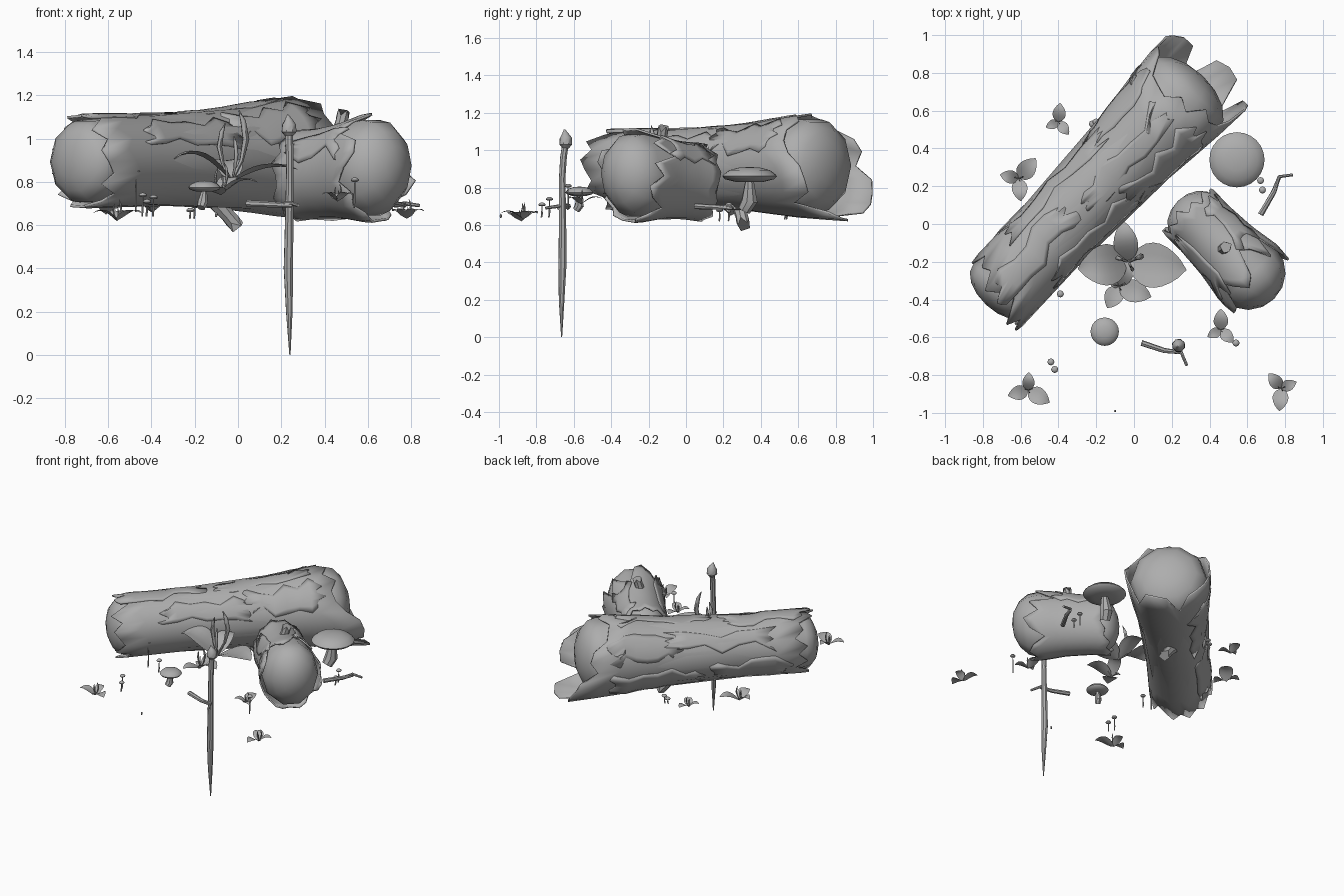
import bpy, bmesh, math, random
from mathutils import Vector

random.seed(4)
cube = bpy.data.objects.get("Cube")
if cube:
    bpy.data.objects.remove(cube, do_unlink=True)

grey = bpy.data.materials.new("plain grey")
grey.use_nodes = True
grey.diffuse_color = (0.42, 0.42, 0.42, 1)
grey.node_tree.nodes["Principled BSDF"].inputs["Base Color"].default_value = grey.diffuse_color
UP = Vector((0, 0, 1))


def finish(name, bm, thick=0, angle=40):
    """Turn a bmesh into a smooth shaded object."""
    mesh = bpy.data.meshes.new(name)
    bm.to_mesh(mesh)
    bm.free()
    mesh.materials.append(grey)
    ob = bpy.data.objects.new(name, mesh)
    bpy.context.collection.objects.link(ob)
    bpy.ops.object.select_all(action='DESELECT')
    ob.select_set(True)
    bpy.context.view_layer.objects.active = ob
    bpy.ops.object.shade_smooth_by_angle(angle=math.radians(angle))
    if thick:
        mod = ob.modifiers.new("Thickness", 'SOLIDIFY')
        mod.thickness, mod.offset = thick, 0


def tidy(bm):
    """Weld the poles and point all faces outwards."""
    bmesh.ops.remove_doubles(bm, verts=bm.verts, dist=0.0005)
    bmesh.ops.recalc_face_normals(bm, faces=bm.faces)


def skin(bm, rows, closed=False):
    """Bridge rows of points with quads."""
    vs = [[bm.verts.new(p) for p in row] for row in rows]
    for a, b in zip(vs, vs[1:]):
        n = len(a)
        for i in range(n if closed else n - 1):
            j = (i + 1) % n
            bm.faces.new((a[i], a[j], b[j], b[i]))
    return vs


def tube(bm, path, radii, sides=7):
    """Add a capped tube along a list of points."""
    pts = [Vector(p) for p in path]
    rows = []
    for i, p in enumerate(pts):
        t = (pts[min(i + 1, len(pts) - 1)] - pts[max(i - 1, 0)]).normalized()
        u = t.cross(Vector((0.3, 0.9, 0.1))).normalized()
        w = t.cross(u)
        turns = [2 * math.pi * k / sides for k in range(sides)]
        rows.append([p + (u * math.cos(a) + w * math.sin(a)) * radii[i] for a in turns])
    vs = skin(bm, rows, True)
    bm.faces.new(vs[0])
    bm.faces.new(vs[-1])
    tidy(bm)


class Log:
    """Log axis, with a radius profile of (distance, radius) pairs."""
    def __init__(self, origin, axis, profile, tall=1.0):
        self.o, self.d = Vector(origin), Vector(axis).normalized()
        self.n = self.d.cross(UP).normalized()
        self.profile, self.tall = profile, tall

    def radius(self, s):
        p = self.profile
        for (s0, r0), (s1, r1) in zip(p, p[1:]):
            if s <= s1:
                return r0 + (r1 - r0) * max(0, (s - s0) / (s1 - s0))
        return p[-1][1]

    def point(self, s, deg, r):
        a = math.radians(deg)
        return self.o + self.d * s + self.n * (r * math.cos(a)) + UP * (r * self.tall * math.sin(a))

    def core(self, name, start, end, dome_start, dome_end):
        """Solid wood with a domed cap at each end."""
        bm = bmesh.new()
        arc = [math.radians(90 * k / 4) for k in range(5)]
        stations = [(start + dome_start * (1 - math.cos(f)), math.sin(f)) for f in arc]
        stations += [(end - dome_end * (1 - math.cos(f)), math.sin(f)) for f in reversed(arc)]
        skin(bm, [[self.point(s, a, max(0.0001, f * (self.radius(s) - 0.014)))
                   for a in range(0, 360, 36)] for s, f in stations], True)
        tidy(bm)
        finish(name, bm, angle=60)

    def bark(self, name, starts, ends, rows=9):
        """Jagged tube whose two rims follow lists around the axis."""
        bm = bmesh.new()
        n = len(starts)
        grid = []
        for k in range(rows + 1):
            row = []
            for i in range(n):
                s = starts[i] + (ends[i] - starts[i]) * k / rows
                row.append(self.point(s, 360 * i / n, self.radius(s)))
            grid.append(row)
        skin(bm, grid, True)
        tidy(bm)
        finish(name, bm, 0.012)

    def plate(self, name, s0, s1, a0, a1, rows=6):
        """Raised piece of bark with an irregular torn outline."""
        bm = bmesh.new()
        grid = []
        for k in range(rows + 1):
            lo, hi = a0 + random.uniform(-11, 11), a1 + random.uniform(-11, 11)
            row = []
            for i in range(7):
                a = lo + (hi - lo) * i / 6
                s = s0 + (s1 - s0) * k / rows
                if k in (0, rows):
                    s += random.uniform(-0.05, 0.05)
                row.append(self.point(s, a, self.radius(s) + 0.005))
            grid.append(row)
        skin(bm, grid)
        tidy(bm)
        finish(name, bm, 0.013)


# Long log: bark rims are listed every 15 degrees, starting on the front side
long_log = Log((-0.2, 0.19, 0.905), (0.686, 0.728, 0.015),
               [(-0.85, 0.212), (-0.2, 0.207), (0.15, 0.222), (0.6, 0.272), (0.95, 0.295)])
long_log.core("long_log_core", -0.85, 0.82, 0.11, 0.16)
long_log.bark("long_log_bark",
              [-.8, -.84, -.78, -.85, -.76, -.68, -.76, -.8, -.7, -.72, -.66, -.74,
               -.68, -.74, -.66, -.76, -.7, -.78, -.72, -.8, -.74, -.7, -.82, -.76],
              [.84, .74, .68, .66, .7, .62, .66, .6, .62, .64, .74, .77,
               .72, .84, .87, .9, .9, .72, .93, .95, .93, .72, .87, .87])
for s0, s1, a0, a1 in ((-.76, -.2, 75, 112), (-.5, .1, 20, 52), (-.1, .5, 75, 105),
                       (.1, .6, 25, 60), (-.5, .2, 130, 160), (.15, .6, 125, 165),
                       (-.6, -.1, 190, 225), (0, .6, 195, 235)):
    long_log.plate("long_log_bark_plate", s0, s1, a0, a1)

# Short log, waisted and tilted up towards its front
short_log = Log((0.48, -0.13, 0.85), (0.70, -0.714, 0.075),
                [(-0.34, 0.172), (-0.15, 0.168), (0.02, 0.18), (0.18, 0.207), (0.36, 0.207)], 1.2)
short_log.core("short_log_core", -0.355, 0.375, 0.12, 0.18)
short_log.bark("short_log_bark",
               [-.26, -.3, -.25, -.29, -.27, -.32, -.27, -.3, -.25, -.3, -.26, -.28,
                -.26, -.24, -.27, -.26, -.3, -.27, -.3, -.27, -.29, -.27, -.3, -.26],
               [.22, .28, .27, .12, .18, .24, .2, .06, .1, .2, .06, .24,
                .18, .28, .24, .14, .22, .25, .2, .24, .26, .22, .25, .18])
for s0, s1, a0, a1 in ((-.2, .16, 20, 50), (-.24, .06, 110, 150)):
    short_log.plate("short_log_bark_plate", s0, s1, a0, a1, 4)

# Broken branch stubs on the logs
for base, tip, r in (((0.46, -0.14, 1.0), (0.49, -0.12, 1.13), 0.038),
                     ((-0.12, 0.28, 0.73), (0.0, 0.31, 0.59), 0.045)):
    bm = bmesh.new()
    base, tip = Vector(base), Vector(tip)
    tube(bm, [base, base.lerp(tip, 0.6), tip], [r, r * 0.75, r * 0.8], 8)
    for v in list(bm.verts)[-8::2]:
        v.co -= (tip - base) * 0.22
    finish("branch_stub", bm, angle=30)

# Upright stake with a knob, tapering to a point below
bm = bmesh.new()
tube(bm, [(0.24, -0.665, 0.0), (0.237, -0.665, 0.2), (0.233, -0.66, 0.4), (0.237, -0.66, 0.65),
          (0.24, -0.662, 0.85), (0.238, -0.655, 0.96), (0.236, -0.645, 1.03)],
     [0.003, 0.016, 0.023, 0.02, 0.018, 0.019, 0.018], 8)
finish("stake", bm)
bm = bmesh.new()
tube(bm, [(0.236, -0.645, 1.01), (0.236, -0.643, 1.03), (0.236, -0.643, 1.065),
          (0.234, -0.646, 1.085), (0.23, -0.65, 1.11)], [0.018, 0.036, 0.034, 0.02, 0.004], 8)
finish("stake_knob", bm)

# Forked twigs
for a, b, c, e in (((0.04, -0.63), (0.16, -0.67), (0.25, -0.68), (0.28, -0.75)),
                   ((0.67, 0.05), (0.74, 0.17), (0.77, 0.25), (0.84, 0.26))):
    bm = bmesh.new()
    tube(bm, [a + (0.70,), b + (0.695,), c + (0.69,)], [0.016, 0.014, 0.01])
    tube(bm, [b + (0.695,), c + (0.70,), e + (0.69,)], [0.01, 0.01, 0.008])
    finish("forked_twig", bm)


def leaf(bm, base, azimuth, length, width, rise):
    """Add a folded, arching oval leaf, facing up."""
    a = math.radians(azimuth)
    out, side = Vector((math.cos(a), math.sin(a), 0)), Vector((math.sin(a), -math.cos(a), 0))
    rows = []
    for k in range(9):
        t = k / 8
        w = width / 2 * math.sin(math.pi * t ** 0.8) ** 0.75 if 0 < k < 8 else 0.002
        mid = Vector(base) + out * (length * t) + UP * (rise * math.sin(math.pi * 0.7 * t))
        rows.append([mid + side * (w * f) + UP * (abs(f) * w * 0.15) for f in (-1, -0.5, 0, 0.5, 1)])
    skin(bm, rows)


def plant(name, base, leaves, blades, height):
    """Upright curved blades, plus leaves as (azimuth, length, width, rise)."""
    bm = bmesh.new()
    for k in range(blades):
        a = 2.4 * k + 0.4
        h = height * (1 - 0.18 * k)
        path = [Vector(base) + Vector((math.cos(a), math.sin(a), 0)) * (h * 0.22 * math.sin(2.6 * t))
                + UP * (h * t) for t in (0, 0.3, 0.6, 0.85, 1)]
        tube(bm, path, [h * f for f in (0.02, 0.03, 0.05, 0.04, 0.008)], 6)
    for az, length, width, rise in leaves:
        leaf(bm, base, az, length, width, rise)
    finish(name, bm, angle=60)


# Large broad-leaved plants
plant("broad_plant", (-0.03, -0.2, 0.8),
      [(188, 0.27, 0.22, 0.13), (-8, 0.31, 0.24, 0.07), (98, 0.22, 0.13, 0.1)], 3, 0.33)
plant("front_plant", (-0.08, -0.33, 0.74),
      [(242, 0.13, 0.1, 0.03), (-18, 0.18, 0.12, 0.07), (65, 0.16, 0.09, 0.08), (150, 0.06, 0.04, 0.03)], 3, 0.15)

# Small three-leaved plants: position, turn and size
for x, y, z, turn, size in ((-0.4, 0.54, 0.66, 85, 0.10), (-0.61, 0.24, 0.65, 50, 0.14),
                            (-0.56, -0.88, 0.62, -30, 0.13), (0.78, -0.87, 0.63, -95, 0.12),
                            (0.46, -0.56, 0.71, 90, 0.11)):
    leaves = [(turn + da, size * f, size * 0.7 * f, size * 0.35)
              for da, f in ((0, 1), (118, 0.72), (225, 0.85))]
    plant("small_plant", (x, y, z), leaves, 3, size * 0.75)


def mushroom(name, x, y, foot, top, radius, depth, stem):
    """Lens-shaped cap over a bulging stem."""
    bm = bmesh.new()
    rings = [(0.001, 1), (0.4, 0.95), (0.75, 0.78), (0.95, 0.5), (1, 0.38), (0.9, 0.18), (0.5, 0), (0.001, 0)]
    sides = 24 if radius > 0.05 else 8
    angles = [2 * math.pi * k / sides for k in range(sides)]
    skin(bm, [[Vector((x + radius * r * math.cos(a), y + radius * r * math.sin(a), top - depth * (1 - h)))
               for a in angles] for r, h in rings], True)
    lean = stem * 0.8
    low = top - depth * 0.8
    tube(bm, [(x - lean, y - lean, foot), (x - lean / 2, y, foot + (low - foot) * 0.3), (x, y, low)],
         [stem, stem * 1.25, stem * 0.6], 8)
    finish(name, bm)


# Mushrooms and tiny capped sprouts
mushroom("large_mushroom", 0.545, 0.34, 0.68, 0.91, 0.146, 0.08, 0.036)
mushroom("small_mushroom", -0.155, -0.57, 0.68, 0.805, 0.075, 0.05, 0.02)
for x, y, foot, top in ((-0.47, -0.38, 0.66, 0.86), (-0.39, -0.37, 0.64, 0.74), (-0.44, -0.73, 0.64, 0.75),
                        (-0.42, -0.77, 0.64, 0.72), (0.54, -0.63, 0.68, 0.82), (0.67, 0.23, 0.62, 0.72),
                        (0.68, 0.18, 0.62, 0.69), (-0.2, 0.54, 0.63, 0.7), (-0.22, 0.53, 0.63, 0.68),
                        (-0.1, -0.99, 0.64, 0.66)):
    mushroom("tiny_sprout", x, y, foot, top, 0.019 if y > -0.9 else 0.006, 0.02, 0.004)
